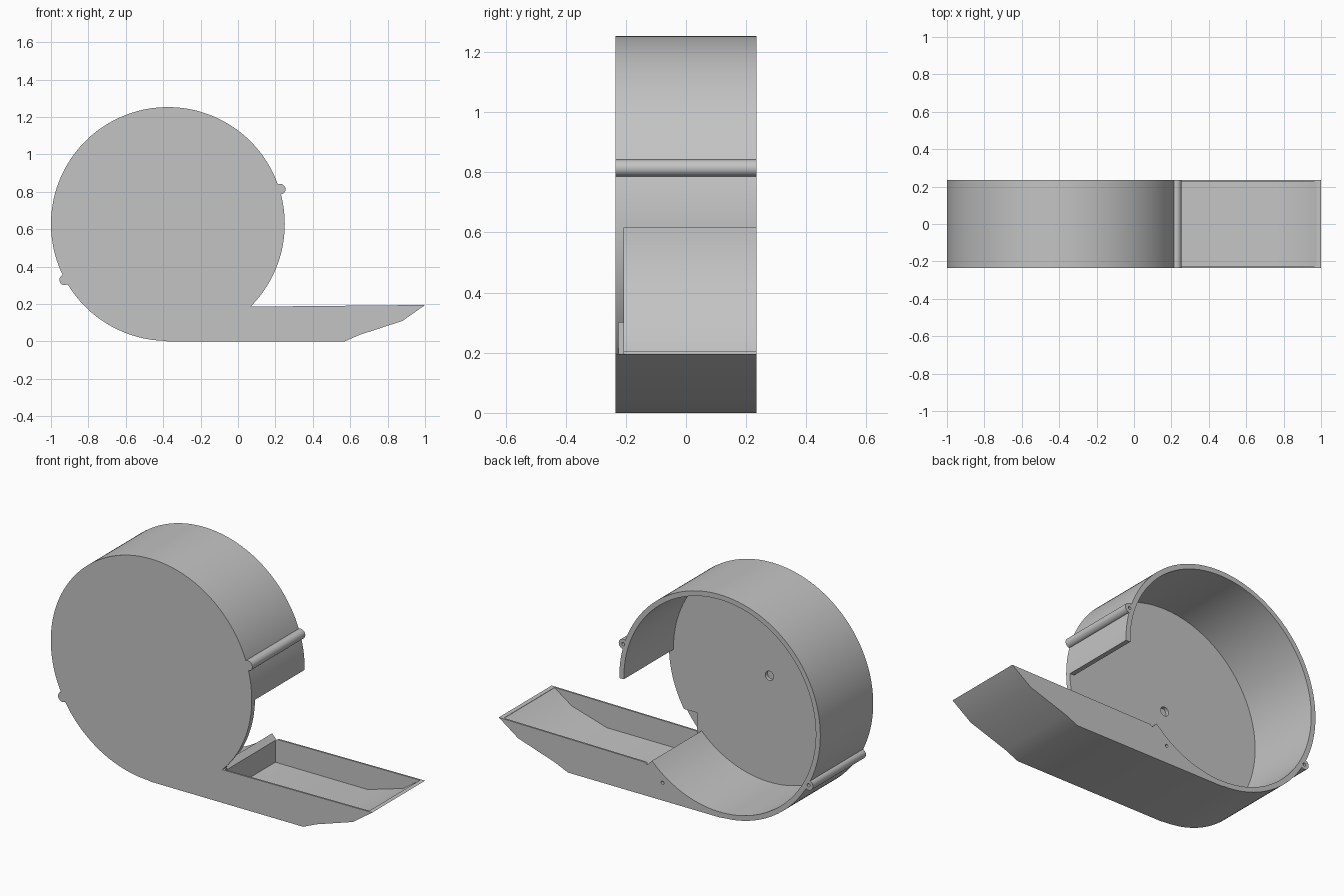
import bpy
import bmesh
from math import cos, sin, radians, pi

cube = bpy.data.objects.get("Cube")
if cube:
    bpy.data.objects.remove(cube, do_unlink=True)

CX, CZ, R = -0.375, 0.628, 0.625      # drum centre and radius
INNER = 0.597                         # cavity radius
HALF = 0.235                          # half the depth
PLATE_Y = -0.206                      # inner side of the front plate

grey = bpy.data.materials.new("plain grey")
grey.use_nodes = True
colour = (0.55, 0.55, 0.55, 1)
grey.diffuse_color = colour
grey.node_tree.nodes["Principled BSDF"].inputs["Base Color"].default_value = colour


def arc(cx, cz, r, start, end, steps):
    """Points on an arc in the xz plane, angles in degrees."""
    angles = [radians(start + (end - start) * i / steps) for i in range(steps + 1)]
    return [(cx + r * cos(a), cz + r * sin(a)) for a in angles]


def prism(name, profile, y0, y1):
    """Extrude an xz profile along y."""
    bm = bmesh.new()
    face = bm.faces.new([bm.verts.new((x, y0, z)) for x, z in profile])
    moved = bmesh.ops.extrude_face_region(bm, geom=[face])["geom"]
    bmesh.ops.translate(bm, vec=(0, y1 - y0, 0),
                        verts=[v for v in moved if isinstance(v, bmesh.types.BMVert)])
    bmesh.ops.recalc_face_normals(bm, faces=bm.faces)
    mesh = bpy.data.meshes.new(name)
    bm.to_mesh(mesh)
    bm.free()
    mesh.materials.append(grey)
    obj = bpy.data.objects.new(name, mesh)
    bpy.context.collection.objects.link(obj)
    return obj


def rod(name, x, z, r, y0, y1, sides=24):
    return prism(name, arc(x, z, r, 0, 360 - 360 / sides, sides - 1), y0, y1)


def combine(target, tool, operation):
    """Apply a boolean and remove the helper."""
    mod = target.modifiers.new(operation.lower(), 'BOOLEAN')
    mod.operation, mod.solver, mod.object = operation, 'EXACT', tool
    bpy.context.view_layer.objects.active = target
    bpy.ops.object.modifier_apply(modifier=mod.name)
    bpy.data.objects.remove(tool, do_unlink=True)


# Outer body: drum outline running into the tray spout
spout = [(0.57, 0), (0.65, 0.035), (0.88, 0.11), (1.0, 0.195)]
body = prism("drum_and_tray", arc(CX, CZ, R, -45, 270, 140)[:-1] + [(CX, 0)] + spout[::1],
             -HALF, HALF)

# Drum cavity, open at the back, with the gap above the tray
cavity = arc(CX, CZ, INNER, -1, 315, 140) + arc(CX, CZ, R + 0.015, -45, -1, 20)
combine(body, prism("cavity_cutter", cavity, PLATE_Y, HALF + 0.1), 'DIFFERENCE')

# Hollow of the tray
hollow = [(0.075, 0.055), (0.65, 0.055), (0.87, 0.12), (0.975, 0.193),
          (0.975, 0.3), (0.075, 0.3)]
combine(body, prism("tray_cutter", hollow, -0.225, 0.225), 'DIFFERENCE')

# Screw bosses along the drum
screws = [(0.226, 0.814), (-0.927, 0.329)]
for x, z in screws:
    combine(body, rod("screw_boss", x, z, 0.028, -HALF, HALF), 'UNION')

# Screw holes in the back edge
for x, z in screws + [(-0.018, 0.1)]:
    combine(body, rod("screw_cutter", x, z, 0.009, HALF - 0.1, HALF + 0.1, 16), 'DIFFERENCE')

# Blind axle hole in the inner side of the plate
combine(body, rod("axle_cutter", CX, CZ, 0.026, PLATE_Y - 0.02, 0), 'DIFFERENCE')

bpy.ops.object.select_all(action='DESELECT')
body.select_set(True)
bpy.context.view_layer.objects.active = body
bpy.ops.object.shade_smooth_by_angle(angle=radians(30))
